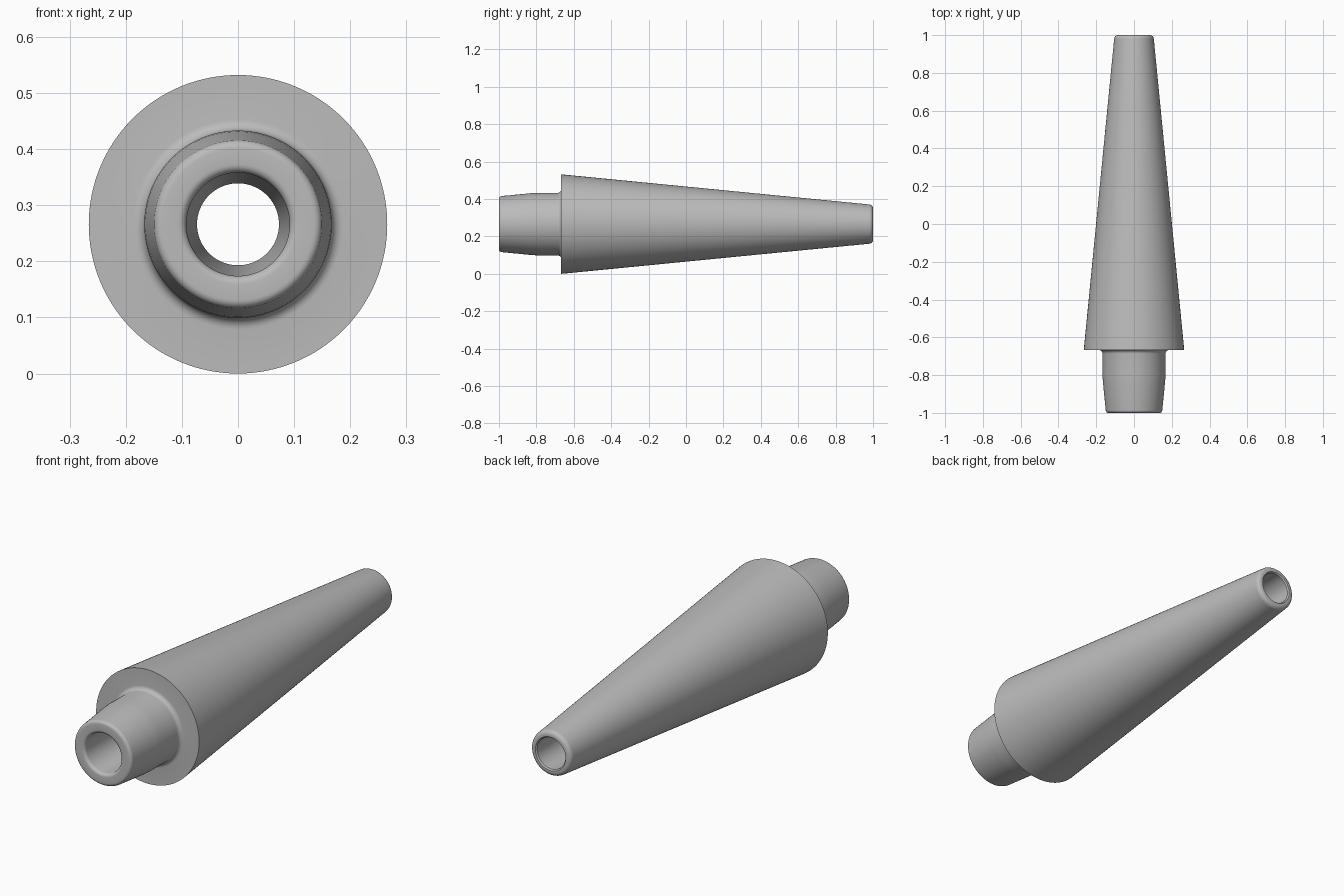
import bpy, bmesh, math

cube = bpy.data.objects.get("Cube")
if cube:
    bpy.data.objects.remove(cube)

SIDES = 128
AXIS_HEIGHT = 0.266

grey = bpy.data.materials.new("plain grey")
grey.use_nodes = True
colour = (0.5, 0.5, 0.5, 1)
grey.diffuse_color = colour
grey.node_tree.nodes["Principled BSDF"].inputs["Base Color"].default_value = colour


def fillet(centre_r, centre_y, radius, start, end, steps=6):
    """Quarter-round points (radius from axis, y), angles in degrees."""
    angles = [math.radians(start + (end - start) * i / steps) for i in range(steps + 1)]
    return [(centre_r + radius * math.cos(a), centre_y + radius * math.sin(a)) for a in angles]


def lathe(name, profile):
    """Spin a closed profile round the y axis."""
    bm = bmesh.new()
    rings = []
    for i in range(SIDES):
        a = math.tau * i / SIDES
        rings.append([bm.verts.new((r * math.cos(a), y, r * math.sin(a))) for r, y in profile])
    count = len(profile)
    for i in range(SIDES):
        here, there = rings[i], rings[(i + 1) % SIDES]
        for j in range(count):
            k = (j + 1) % count
            bm.faces.new((here[j], here[k], there[k], there[j]))
    bmesh.ops.recalc_face_normals(bm, faces=bm.faces)
    mesh = bpy.data.meshes.new(name)
    bm.to_mesh(mesh)
    bm.free()
    mesh.materials.append(grey)
    obj = bpy.data.objects.new(name, mesh)
    bpy.context.collection.objects.link(obj)
    obj.location.z = AXIS_HEIGHT
    bpy.ops.object.select_all(action='DESELECT')
    obj.select_set(True)
    bpy.context.view_layer.objects.active = obj
    bpy.ops.object.shade_smooth_by_angle(angle=math.radians(30))
    return obj


profile = (
    fillet(0.107, -0.985, 0.015, 180, 270)        # front bore lip
    + fillet(0.135, -0.985, 0.015, 270, 360)      # front outer lip
    + [(0.165, -0.83), (0.167, -0.80)]            # tapered neck
    + fillet(0.187, -0.687, 0.02, 180, 90)        # neck root
    + [(0.266, -0.667)]                           # shoulder
    + fillet(0.085, 0.98, 0.02, 0, 90)            # back outer lip
    + [(0.078, 1.0), (0.073, 0.994)]              # back bore lip
)
lathe("hollow_tapered_nozzle", profile)
